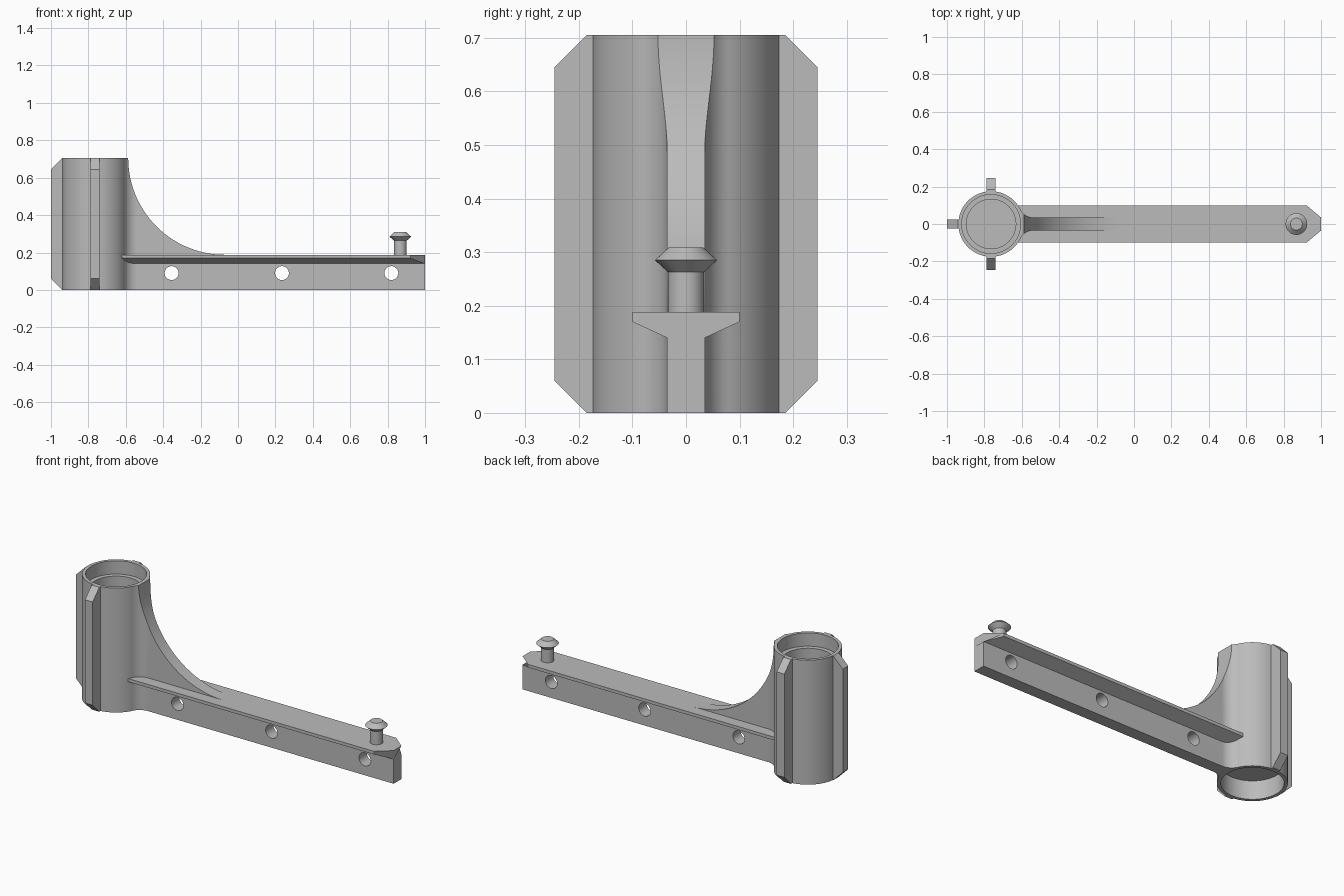
import bpy, bmesh, math
from mathutils import Vector, Matrix

cube = bpy.data.objects.get("Cube")
if cube:
    bpy.data.objects.remove(cube)

grey = bpy.data.materials.new("plain_grey")
grey.use_nodes = True
COLOUR = (0.5, 0.5, 0.5, 1)
grey.diffuse_color = COLOUR
grey.node_tree.nodes["Principled BSDF"].inputs["Base Color"].default_value = COLOUR

TUBE_X, TUBE_R, HEIGHT = -0.764, 0.175, 0.705
WEB, DECK = 0.035, 0.188          # half thickness of the web, top of the arm


def finish(name, bm):
    bmesh.ops.recalc_face_normals(bm, faces=bm.faces)
    mesh = bpy.data.meshes.new(name)
    bm.to_mesh(mesh)
    bm.free()
    mesh.materials.append(grey)
    obj = bpy.data.objects.new(name, mesh)
    bpy.context.collection.objects.link(obj)
    return obj


def prism(name, points, offset):
    bm = bmesh.new()
    face = bm.faces.new([bm.verts.new(p) for p in points])
    out = bmesh.ops.extrude_face_region(bm, geom=[face], use_keep_orig=True)
    verts = [v for v in out["geom"] if isinstance(v, bmesh.types.BMVert)]
    bmesh.ops.translate(bm, verts=verts, vec=offset)
    return finish(name, bm)


def cylinder(name, radius, z0, z1, x=TUBE_X, sides=96):
    ring = [2 * math.pi * i / sides for i in range(sides)]
    pts = [(x + radius * math.cos(a), radius * math.sin(a), z0) for a in ring]
    return prism(name, pts, (0, 0, z1 - z0))


def cross_cylinder(name, radius, x, z, half, sides):
    ring = [2 * math.pi * i / sides for i in range(sides)]
    pts = [(x + radius * math.cos(a), -half, z + radius * math.sin(a)) for a in ring]
    return prism(name, pts, (0, 2 * half, 0))


def combine(target, other, operation):
    mod = target.modifiers.new("combine", "BOOLEAN")
    mod.operation, mod.solver, mod.object = operation, "EXACT", other
    bpy.context.view_layer.objects.active = target
    bpy.ops.object.modifier_apply(modifier=mod.name)
    bpy.data.objects.remove(other)


def smooth(obj):
    bpy.ops.object.select_all(action="DESELECT")
    obj.select_set(True)
    bpy.context.view_layer.objects.active = obj
    bpy.ops.object.shade_smooth_by_angle(angle=math.radians(25))


# Upright tube
body = cylinder("bracket_body", TUBE_R, 0, HEIGHT)

# Chamfered fins on three sides of the tube
for angle, reach in ((90, 0.245), (180, 0.236), (270, 0.245)):
    c = 0.06
    outline = [(0.1, 0), (reach - c, 0), (reach, c), (reach, HEIGHT - c),
               (reach - c, HEIGHT), (0.1, HEIGHT)]
    fin = prism("fin", [(r, -0.024, z) for r, z in outline], (0, 0.048, 0))
    fin.data.transform(Matrix.Translation((TUBE_X, 0, 0))
                       @ Matrix.Rotation(math.radians(angle), 4, "Z"))
    combine(body, fin, "UNION")

# Arched gusset, blended into the tube by fillets
fillet = 0.0757
cx, cy = TUBE_X + 0.225, WEB + fillet
end = math.atan2(-cy, TUBE_X - cx)
side = [(-0.07, WEB)]
for i in range(13):
    a = -math.pi / 2 + (end + math.pi / 2) * i / 12
    side.append((cx + fillet * math.cos(a), cy + fillet * math.sin(a)))
side.append((TUBE_X + 0.1, 0.06))
plan = side + [(x, -y) for x, y in reversed(side)]
gusset = prism("gusset", [(x, y, 0) for x, y in plan], (0, 0, HEIGHT))
arch = cross_cylinder("arch_cutter", HEIGHT - DECK, -0.07, HEIGHT, 0.3, 160)
combine(gusset, arch, "DIFFERENCE")
combine(body, gusset, "UNION")

# Arm: T section with its flange corners cut off at the tip
half = [(WEB, 0), (WEB, 0.14), (0.1, 0.17), (0.1, DECK), (WEB, DECK)]
section = half + [(-y, z) for y, z in reversed(half)]
arm = prism("arm", [(-0.7, y, z) for y, z in section], (1.7, 0, 0))
for v in arm.data.vertices:
    if v.co.x > 0:
        v.co.x -= (abs(v.co.y) - WEB) * 1.2
combine(body, arm, "UNION")

# Cross holes through the arm
for x in (-0.355, 0.235, 0.82):
    combine(body, cross_cylinder("hole_cutter", 0.037, x, 0.09, 0.3, 40), "DIFFERENCE")

# Stepped socket at the top, shallow socket underneath
for radius, z0, z1 in ((0.157, 0.63, 0.8), (0.132, 0.2, 0.7), (0.157, -0.1, 0.105)):
    combine(body, cylinder("socket_cutter", radius, z0, z1), "DIFFERENCE")
smooth(body)

# Peg with a flared head near the tip
bm = bmesh.new()
profile = [(0, 0.17), (0.034, 0.17), (0.034, 0.263), (0.058, 0.285),
           (0.032, 0.309), (0, 0.309)]
verts = [bm.verts.new((r, 0, z)) for r, z in profile]
edges = [bm.edges.new(pair) for pair in zip(verts, verts[1:])]
bmesh.ops.spin(bm, geom=verts + edges, cent=(0, 0, 0), axis=(0, 0, 1),
               angle=2 * math.pi, steps=48)
bmesh.ops.remove_doubles(bm, verts=bm.verts, dist=0.0001)
bmesh.ops.translate(bm, verts=bm.verts, vec=(0.868, 0, 0))
smooth(finish("peg", bm))
